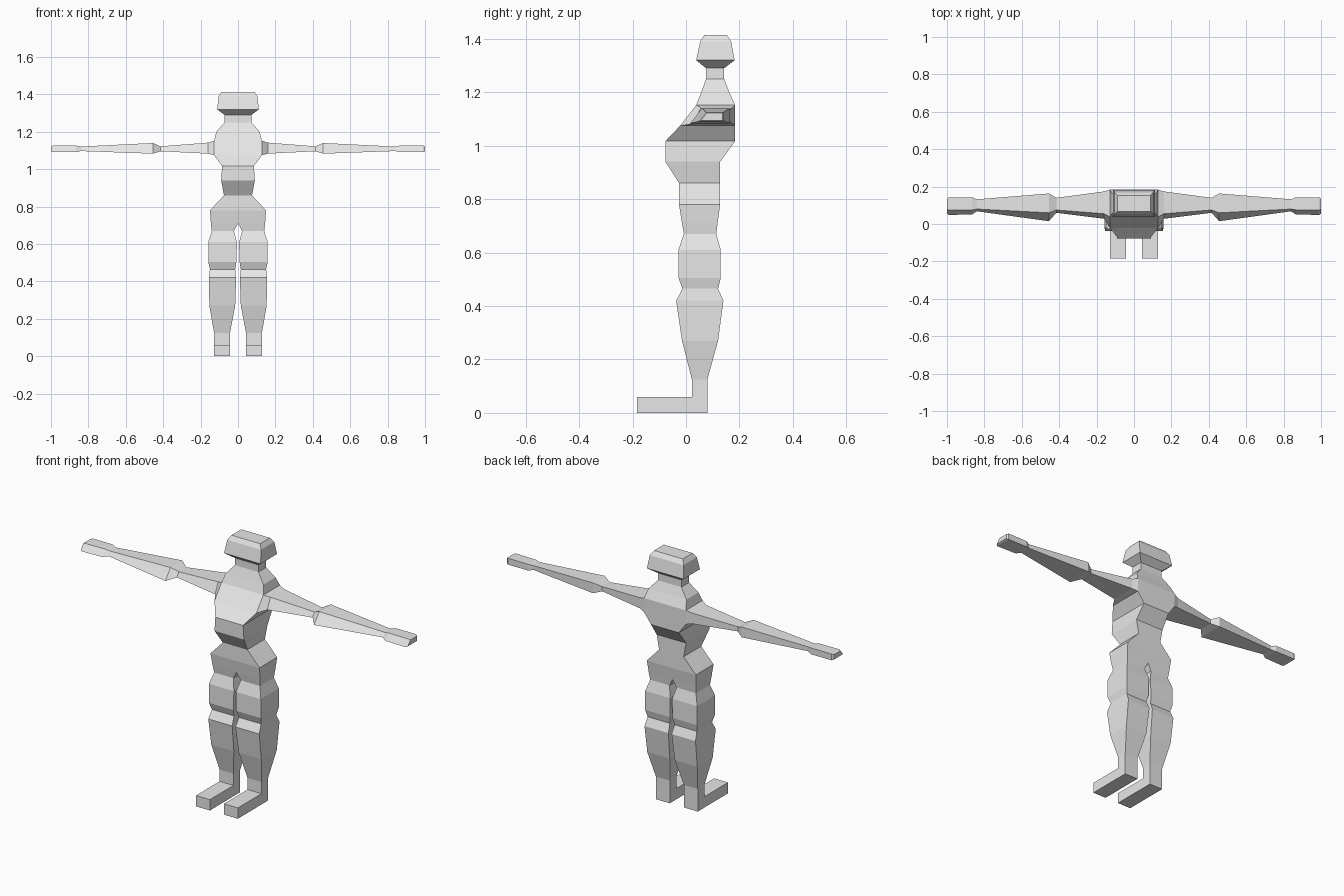
import bpy, bmesh

grey = bpy.data.materials.new("light_grey")
grey.diffuse_color = (0.8, 0.8, 0.8, 1)


def loft(name, rings, cap_start=False, cap_end=False, skip_side=None, mirror=False):
    """Skin four-cornered rings; skip_side leaves the left/right of one band open."""
    bm = bmesh.new()
    loops = [[bm.verts.new(p) for p in r] for r in rings]
    for i, (a, b) in enumerate(zip(loops, loops[1:])):
        for k in range(4):
            if i == skip_side and k in (1, 3):
                continue
            n = (k + 1) % 4
            bm.faces.new((a[k], a[n], b[n], b[k]))
    if cap_start:
        bm.faces.new(loops[0][::-1])
    if cap_end:
        bm.faces.new(loops[-1])
    if mirror:
        for v in bm.verts:
            v.co.x = -v.co.x
        bmesh.ops.reverse_faces(bm, faces=bm.faces[:])
    me = bpy.data.meshes.new(name)
    bm.to_mesh(me)
    bm.free()
    me.materials.append(grey)
    ob = bpy.data.objects.new(name, me)
    bpy.context.collection.objects.link(ob)
    return ob


def flat(z, x0, x1, y0, y1):
    """Horizontal rectangle, counter-clockwise from above."""
    return [(x0, y0, z), (x1, y0, z), (x1, y1, z), (x0, y1, z)]


def upright(x, bottom_front, top_front, back, z0, z1):
    """Arm section facing +x, with a sloping front edge."""
    return [(x, bottom_front, z0), (x, back, z0), (x, back, z1), (x, top_front, z1)]


# Torso, neck and head: height, half width, front, back
body = [
    (0.71, 0.145, -0.015, 0.118), (0.78, 0.150, -0.026, 0.128),
    (0.86, 0.075, -0.026, 0.128), (0.94, 0.090, -0.077, 0.128),
    (1.017, 0.085, -0.077, 0.184), (1.075, 0.128, -0.022, 0.184),
    (1.152, 0.128, 0.038, 0.184), (1.20, 0.116, 0.057, 0.162),
    (1.25, 0.072, 0.075, 0.143), (1.29, 0.072, 0.075, 0.143),
]
head = [
    (1.29, 0.072, 0.075, 0.143), (1.32, 0.112, 0.038, 0.182),
    (1.39, 0.103, 0.053, 0.169), (1.414, 0.088, 0.068, 0.153),
]
loft("torso", [flat(z, -w, w, f, b) for z, w, f, b in body], skip_side=5)
loft("head", [flat(z, -w, w, f, b) for z, w, f, b in head], cap_end=True)

# Leg: height, inner x, outer x, front, back
leg = [
    (0.06, 0.043, 0.128, 0.022, 0.08), (0.125, 0.043, 0.128, 0.022, 0.08),
    (0.27, 0.015, 0.153, -0.015, 0.12), (0.42, 0.010, 0.156, -0.037, 0.14),
    (0.465, 0.015, 0.150, -0.013, 0.12), (0.505, 0.008, 0.159, -0.028, 0.13),
    (0.61, 0.006, 0.159, -0.028, 0.13), (0.67, 0.022, 0.140, -0.008, 0.113),
    (0.71, 0.0, 0.145, -0.015, 0.118),
]
# Foot, lofted from toe to heel
foot = [[(x, y, z) for x, z in ((0.043, 0), (0.128, 0), (0.128, 0.06), (0.043, 0.06))]
        for y in (-0.184, 0.022, 0.08)]

# Arm: x, lower front, upper front, back, bottom, top
arm = [
    (0.128, -0.022, 0.038, 0.184, 1.075, 1.152), (0.16, 0.028, 0.055, 0.174, 1.083, 1.142),
    (0.415, 0.060, 0.075, 0.140, 1.096, 1.122), (0.455, 0.015, 0.060, 0.163, 1.083, 1.140),
    (0.84, 0.068, 0.080, 0.132, 1.097, 1.121), (0.865, 0.052, 0.076, 0.143, 1.091, 1.126),
    (0.99, 0.048, 0.074, 0.143, 1.091, 1.126), (1.0, 0.056, 0.078, 0.136, 1.095, 1.122),
]
for side, m in (("right", False), ("left", True)):
    loft("leg_" + side, [flat(*r) for r in leg], mirror=m)
    ob = loft("foot_" + side, foot, cap_start=True, cap_end=True, mirror=m)
    bm = bmesh.new()
    bm.from_mesh(ob.data)
    bmesh.ops.recalc_face_normals(bm, faces=bm.faces[:])
    bm.to_mesh(ob.data)
    bm.free()
    loft("arm_" + side, [upright(*r) for r in arm], cap_end=True, mirror=m)
